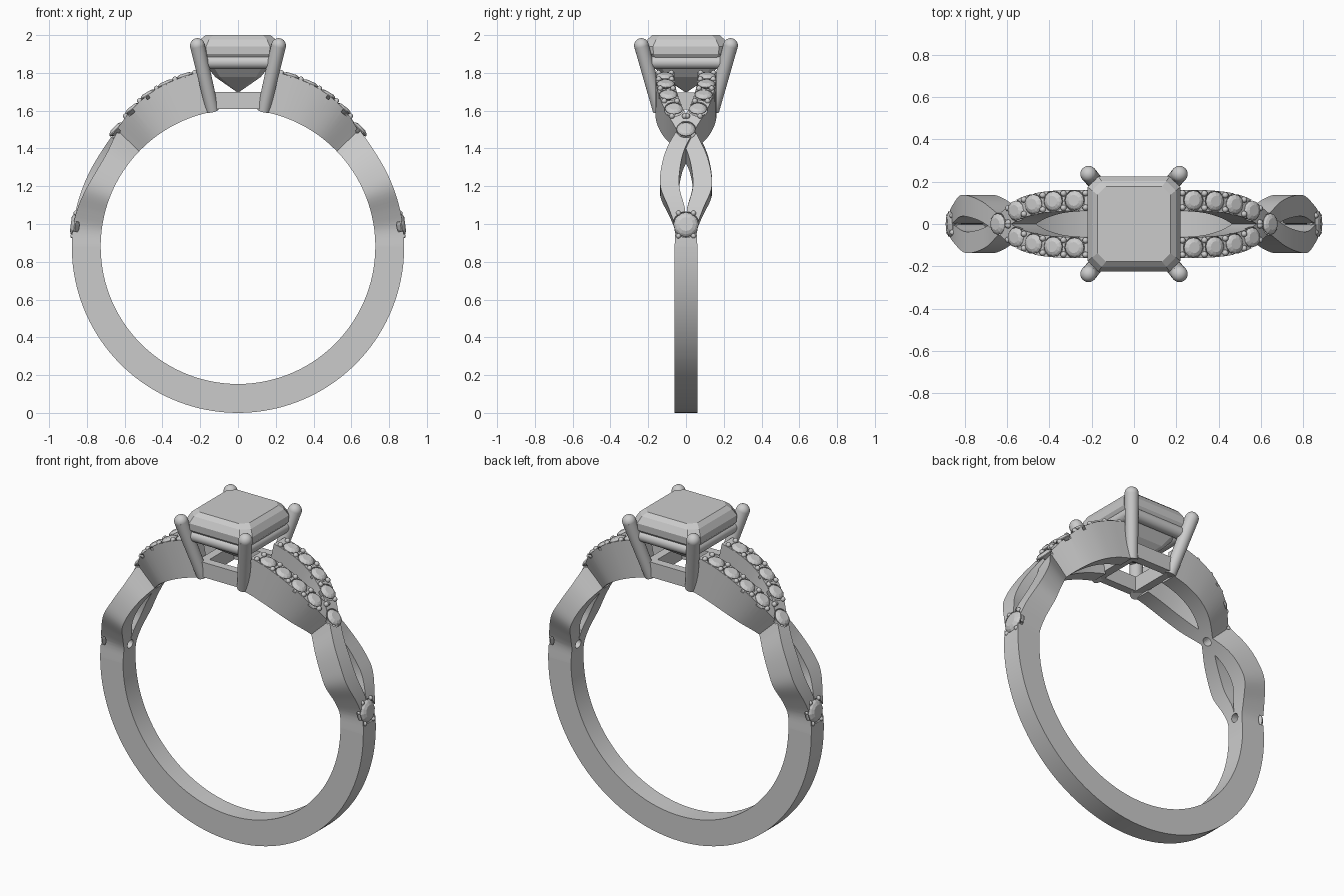
import bpy, bmesh, math
from mathutils import Vector, Matrix

if "Cube" in bpy.data.objects:
    bpy.data.objects.remove(bpy.data.objects["Cube"])

CZ, R_IN, R_OUT = 0.88, 0.727, 0.88


def finish(bm, name, smooth=None):
    bmesh.ops.recalc_face_normals(bm, faces=bm.faces)
    me = bpy.data.meshes.new(name)
    bm.to_mesh(me)
    bm.free()
    ob = bpy.data.objects.new(name, me)
    bpy.context.collection.objects.link(ob)
    if smooth:
        bpy.context.view_layer.objects.active = ob
        bpy.ops.object.select_all(action='DESELECT')
        ob.select_set(True)
        bpy.ops.object.shade_smooth_by_angle(angle=math.radians(smooth))
    return ob


def loft(bm, rings):
    rows = [[bm.verts.new(p) for p in r] for r in rings]
    n = len(rows[0])
    for a, b in zip(rows, rows[1:]):
        for i in range(n):
            j = (i + 1) % n
            bm.faces.new((a[i], a[j], b[j], b[i]))
    bm.faces.new(rows[0][::-1])
    bm.faces.new(rows[-1])


def lathe(bm, profile, mat, n):
    loft(bm, [[mat @ Vector((r * math.cos(2 * math.pi * i / n), r * math.sin(2 * math.pi * i / n), h))
               for i in range(n)] for r, h in profile])


def point(deg, r, y, side=1):
    # angle is measured from the top of the ring; side -1 is the half-turn copy
    t = math.radians(deg)
    return Vector((side * r * math.sin(t), side * y, CZ + r * math.cos(t)))


def frame(deg, r, y, side):
    z = point(deg, 1, 0, side) - Vector((0, 0, CZ))
    yy = Vector((0, 1, 0))
    m = Matrix((yy.cross(z), yy, z)).transposed().to_4x4()
    return Matrix.Translation(point(deg, r, y, side)) @ m


def curve(keys, col, x):
    # smooth interpolation through a key table
    for i in range(len(keys) - 1):
        if x <= keys[i + 1][0] + 1e-6:
            break
    slope = lambda a, b: (keys[b][col] - keys[a][col]) / (keys[b][0] - keys[a][0])
    m0 = slope(max(i - 1, 0), i + 1)
    m1 = slope(i, min(i + 2, len(keys) - 1))
    h = keys[i + 1][0] - keys[i][0]
    t = (x - keys[i][0]) / h
    p0, p1 = keys[i][col], keys[i + 1][col]
    return ((2*t**3 - 3*t*t + 1) * p0 + (t**3 - 2*t*t + t) * h * m0
            + (3*t*t - 2*t**3) * p1 + (t**3 - t*t) * h * m1)


# angle, sideways offset, half width, outer radius, dip of the under strand
KEYS = [(12, .112, .05, .945, 0), (21, .110, .05, .944, 0), (29, .098, .05, .937, 0),
        (37, .066, .05, .920, 0), (46, 0, .047, .893, .008), (54, -.055, .048, .882, .028),
        (62, -.082, .05, .88, .03), (69, -.085, .05, .88, .02), (77, -.047, .042, .88, .006),
        (83, -.03, .03, .88, 0), (90, -.03, .03, .88, 0)]
PAVE = [17.3, 23.9, 30.6, 37.4]
SEATS = []          # angle, offset, radius, seat height, side, drilled
for side in (1, -1):
    for s in (1, -1):
        for a in PAVE:
            SEATS.append((a, s * curve(KEYS, 1, a), .047, curve(KEYS, 3, a), side, False))
    SEATS.append((46, 0, .05, .895, side, True))
    SEATS.append((82.3, 0, .066, .872, side, True))

# seat cutters
bm = bmesh.new()
for a, y, r, h, side, drilled in SEATS:
    k = r + .003
    prof = [(.026, -.25), (.026, -.05)] if drilled else [(.01, -.04)]
    lathe(bm, prof + [(k, -.02), (k, .06)], frame(a, h, y, side), 20)
cutter = finish(bm, "seat_cutter")
cutter.hide_render = True
cutter.hide_viewport = False

# lower shank
bm = bmesh.new()
loft(bm, [[point(a, R_IN, -.06), point(a, R_OUT, -.06), point(a, R_OUT, .06), point(a, R_IN, .06)]
          for a in [90 + 3 * i for i in range(61)]])
finish(bm, "shank", 30)

# twisted strands, two on each shoulder
for side in (1, -1):
    for s in (1, -1):
        bm = bmesh.new()
        rings = []
        for i in range(53):
            a = 12 + 1.5 * i
            y, w, ro, dip = (curve(KEYS, c, a) for c in (1, 2, 3, 4))
            if s == 1:
                dip = 0
            y *= s
            ro -= dip
            rings.append([point(a, R_IN, y - w, side), point(a, ro, y - w, side),
                          point(a, ro, y + w, side), point(a, R_IN, y + w, side)])
        loft(bm, rings)
        ob = finish(bm, "strand", 30)
        mod = ob.modifiers.new("seats", 'BOOLEAN')
        mod.operation, mod.solver, mod.object = 'DIFFERENCE', 'EXACT', cutter
        bpy.ops.object.modifier_apply(modifier=mod.name)
bpy.data.objects.remove(cutter)

# small round stones
bm = bmesh.new()
for a, y, r, h, side, drilled in SEATS:
    lathe(bm, [(.03 * r, -.75 * r), (r, -.06 * r), (r, .03 * r), (.82 * r, .2 * r), (.56 * r, .32 * r)],
          frame(a, h, y, side), 12)
finish(bm, "small_stones")

# bead prongs holding the small stones
bm = bmesh.new()
for side in (1, -1):
    for s in (1, -1):
        for a in [14.0] + [(p + q) / 2 for p, q in zip(PAVE, PAVE[1:] + [44])]:
            y, h = s * curve(KEYS, 1, a), curve(KEYS, 3, a)
            for d in (-.034, .034):
                bmesh.ops.create_uvsphere(bm, u_segments=10, v_segments=6, radius=.015,
                                          matrix=frame(a, h + .003, y + d, side))
    for da in (-4, 4):
        for d in (-.04, .04):
            bmesh.ops.create_uvsphere(bm, u_segments=10, v_segments=6, radius=.014,
                                      matrix=frame(82.3 + da, .876, d, side))
finish(bm, "bead_prongs", 40)

# step-cut centre stone
bm = bmesh.new()
rings = []
for hx, hy, c, z in [(.008, .008, .002, 1.7), (.12, .122, .025, 1.778), (.18, .185, .04, 1.85),
                     (.217, .222, .05, 1.9), (.219, .225, .05, 1.94), (.198, .203, .045, 1.978),
                     (.172, .178, .04, 2.0)]:
    rings.append([(hx, hy - c, z), (hx - c, hy, z), (c - hx, hy, z), (-hx, hy - c, z),
                  (-hx, c - hy, z), (c - hx, -hy, z), (hx - c, -hy, z), (hx, c - hy, z)])
loft(bm, rings)
finish(bm, "centre_stone")


def rod(bm, a, b, r1, r2):
    d = Vector(b) - Vector(a)
    m = Matrix.Translation((Vector(a) + Vector(b)) / 2) @ d.to_track_quat('Z', 'Y').to_matrix().to_4x4()
    bmesh.ops.create_cone(bm, cap_ends=True, segments=24, radius1=r1, radius2=r2, depth=d.length, matrix=m)


# four corner prongs with rounded tips
for sx in (1, -1):
    for sy in (1, -1):
        bm = bmesh.new()
        top = (sx * .215, sy * .236, 1.945)
        rod(bm, (sx * .135, sy * .142, 1.6), top, .034, .039)
        bmesh.ops.create_uvsphere(bm, u_segments=24, v_segments=12, radius=.039,
                                  matrix=Matrix.Translation(top))
        finish(bm, "corner_prong", 40)

# upper round gallery rail
bm = bmesh.new()
for s in (1, -1):
    rod(bm, (-.19, s * .19, 1.856), (.19, s * .19, 1.856), .035, .035)
    rod(bm, (s * .18, -.2, 1.856), (s * .18, .2, 1.856), .035, .035)
finish(bm, "upper_rail", 40)

# lower square gallery frame
bm = bmesh.new()
for s in (1, -1):
    for pos, size in (((0, s * .145, 1.653), (.27, .05, .09)), ((s * .135, 0, 1.65), (.05, .28, .09))):
        bmesh.ops.create_cube(bm, size=1, matrix=Matrix.Translation(pos) @ Matrix.Diagonal((*size, 1)))
finish(bm, "lower_rail")
